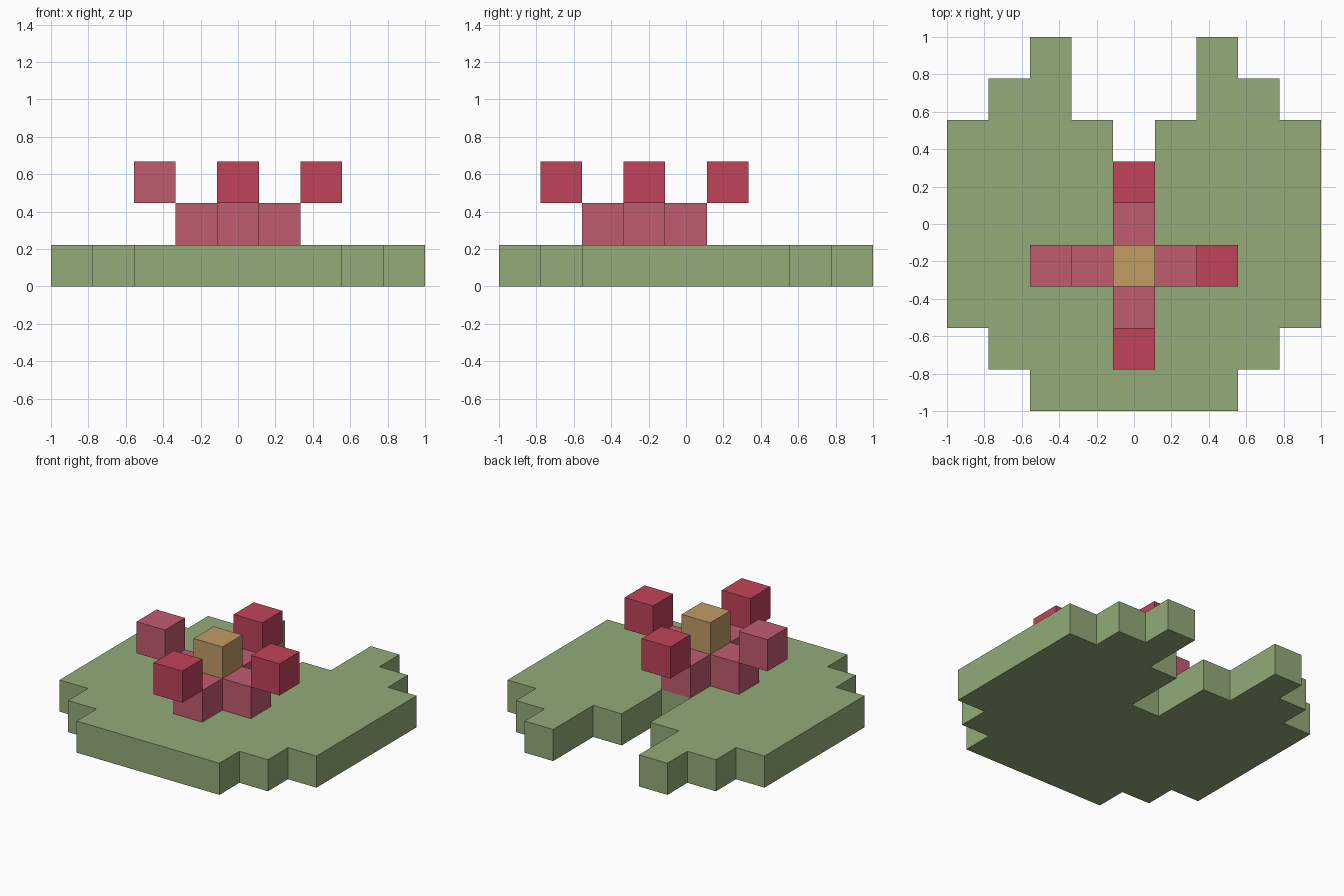
import bpy
import bmesh

CELL = 2 / 9  # edge of one block

default_cube = bpy.data.objects.get("Cube")
if default_cube:
    bpy.data.objects.remove(default_cube, do_unlink=True)


def make_material(name, rgb):
    """Flat material from 8-bit display colour, converted to linear."""
    linear = []
    for value in rgb:
        c = value / 255
        linear.append(c / 12.92 if c <= 0.04045 else ((c + 0.055) / 1.055) ** 2.4)
    colour = (*linear, 1)
    mat = bpy.data.materials.new(name)
    mat.use_nodes = True
    mat.diffuse_color = colour
    bsdf = mat.node_tree.nodes["Principled BSDF"]
    bsdf.inputs["Base Color"].default_value = colour
    bsdf.inputs["Roughness"].default_value = 0.9
    return mat


def add_object(name, bm, mat):
    bmesh.ops.recalc_face_normals(bm, faces=bm.faces)
    mesh = bpy.data.meshes.new(name)
    bm.to_mesh(mesh)
    bm.free()
    mesh.materials.append(mat)
    obj = bpy.data.objects.new(name, mesh)
    bpy.context.collection.objects.link(obj)
    return obj


def add_block(name, column, row, layer, mat):
    """One block; column and row are counted from the middle of the pad."""
    bm = bmesh.new()
    bmesh.ops.create_cube(bm, size=CELL)
    obj = add_object(name, bm, mat)
    obj.location = (column * CELL, row * CELL, (layer + 0.5) * CELL)


green = make_material("leaf_green", (147, 171, 121))
pink = make_material("petal_pink", (192, 92, 112))
red = make_material("petal_red", (192, 68, 90))
tan = make_material("centre_tan", (193, 156, 101))

# Stepped lily pad: half outline in cells, mirrored, then extruded
half = [(2.5, -4.5), (2.5, -3.5), (3.5, -3.5), (3.5, -2.5), (4.5, -2.5),
        (4.5, 2.5), (3.5, 2.5), (3.5, 3.5), (2.5, 3.5), (2.5, 4.5),
        (1.5, 4.5), (1.5, 2.5), (0.5, 2.5), (0.5, 0.5)]
outline = half + [(-x, y) for x, y in reversed(half)]
bm = bmesh.new()
base = bm.faces.new([bm.verts.new((x * CELL, y * CELL, 0)) for x, y in outline])
top = bmesh.ops.extrude_face_region(bm, geom=[base], use_keep_orig=True)
top_verts = [v for v in top["geom"] if isinstance(v, bmesh.types.BMVert)]
bmesh.ops.translate(bm, verts=top_verts, vec=(0, 0, CELL))
add_object("lily_pad", bm, green)

# Flower: middle column, then a base and a raised tip in each direction
FLOWER_ROW = -1
add_block("flower_core", 0, FLOWER_ROW, 1, pink)
add_block("flower_centre", 0, FLOWER_ROW, 2, tan)
petals = {"left": (1, 0, red), "right": (-1, 0, pink),
          "back": (0, 1, red), "front": (0, -1, red)}
for side, (dx, dy, tip) in petals.items():
    add_block(f"{side}_petal_base", dx, FLOWER_ROW + dy, 1, pink)
    add_block(f"{side}_petal_tip", 2 * dx, FLOWER_ROW + 2 * dy, 2, tip)
